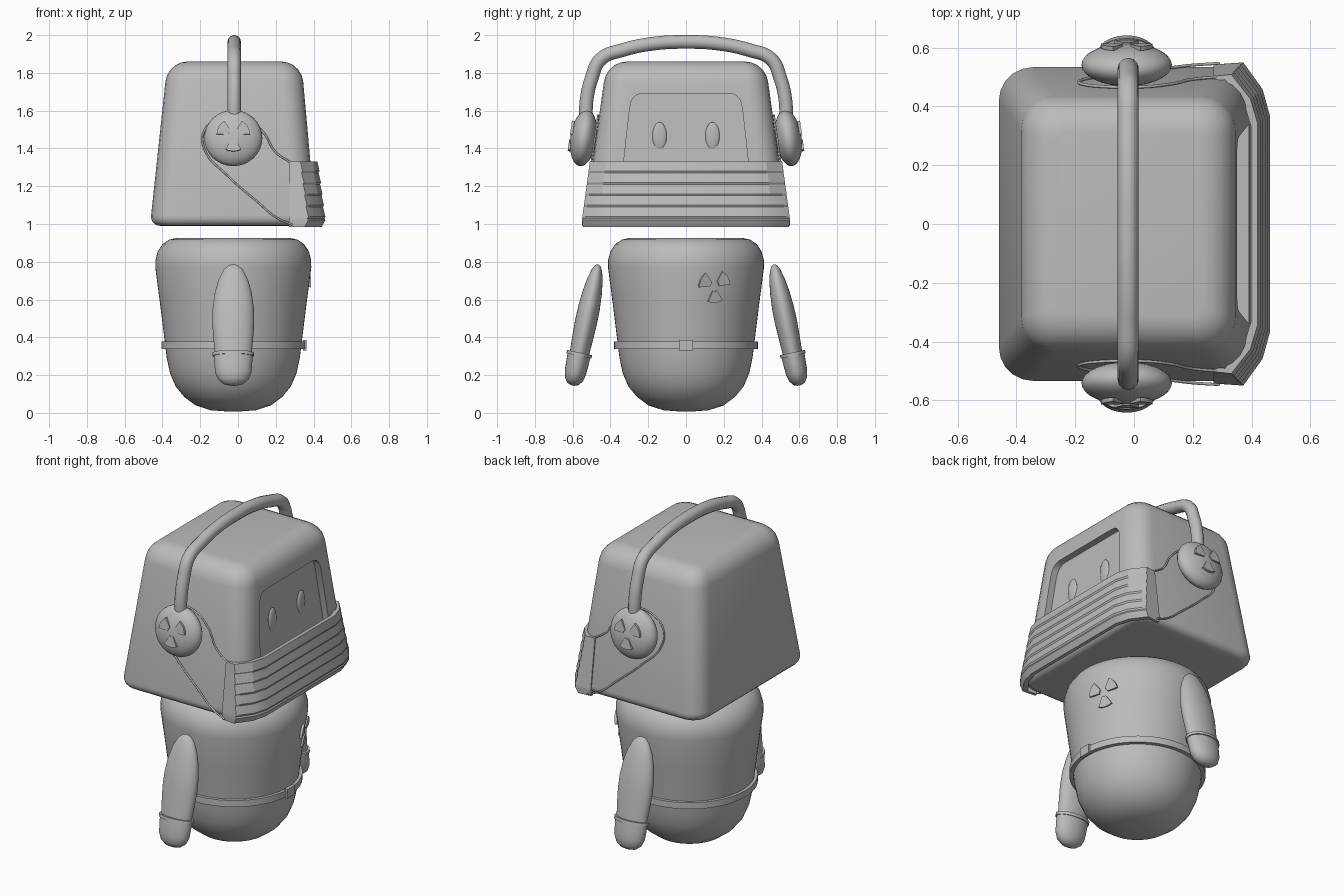
import bpy, bmesh
from math import sin, cos, pi, radians
from mathutils import Vector, Matrix

cube = bpy.data.objects.get("Cube")
if cube:
    bpy.data.objects.remove(cube, do_unlink=True)

grey = bpy.data.materials.new("light grey")
grey.use_nodes = True
grey.diffuse_color = (0.5, 0.5, 0.5, 1)
grey.node_tree.nodes["Principled BSDF"].inputs["Base Color"].default_value = (0.5, 0.5, 0.5, 1)
CX = -0.025  # shared axis of body, arms and ear cups


def loft(bm, rings):
    """Skin closed rings of points and cap both ends."""
    rows = [[bm.verts.new(p) for p in ring] for ring in rings]
    n = len(rows[0])
    for a, b in zip(rows, rows[1:]):
        for i in range(n):
            bm.faces.new((a[i], a[(i + 1) % n], b[(i + 1) % n], b[i]))
    bm.faces.new(rows[0][::-1])
    bm.faces.new(rows[-1])


def finish(bm, name, angle=35):
    bmesh.ops.recalc_face_normals(bm, faces=bm.faces)
    mesh = bpy.data.meshes.new(name)
    bm.to_mesh(mesh)
    bm.free()
    mesh.materials.append(grey)
    ob = bpy.data.objects.new(name, mesh)
    bpy.context.collection.objects.link(ob)
    smooth(ob, angle)
    return ob


def smooth(ob, angle):
    bpy.ops.object.select_all(action='DESELECT')
    ob.select_set(True)
    bpy.context.view_layer.objects.active = ob
    bpy.ops.object.shade_smooth_by_angle(angle=radians(angle))


def frame(origin, u, v, n):
    return Matrix((u, v, n)).transposed().to_4x4() @ Matrix() if origin is None else \
        Matrix.Translation(origin) @ Matrix((u, v, n)).transposed().to_4x4()


def lathe(name, profile, matrix, flat=1.0, sides=40):
    """Turn (radius, height) pairs about the local y axis, flattened along local z."""
    bm = bmesh.new()
    loft(bm, [[matrix @ Vector((r * cos(2 * pi * i / sides), h, flat * r * sin(2 * pi * i / sides)))
               for i in range(sides)] for r, h in profile])
    return finish(bm, name)


def trefoil(name, matrix, turn=0):
    """Three flat fan blades around a point."""
    bm = bmesh.new()
    for base in (30, 150, 270):
        arc = [(0.026, a) for a in (-28, 0, 28)] + [(0.088, a) for a in range(28, -29, -8)]
        pts = [(r * cos(radians(base + turn + a)), r * sin(radians(base + turn + a))) for r, a in arc]
        loft(bm, [[matrix @ Vector((x, y, h)) for x, y in pts] for h in (-0.008, 0.006)])
    return finish(bm, name)


def tube(name, points, radius):
    cu = bpy.data.curves.new(name, 'CURVE')
    cu.dimensions = '3D'
    cu.bevel_depth = radius
    cu.bevel_resolution = 4
    cu.use_fill_caps = True
    cu.resolution_u = 8
    sp = cu.splines.new('BEZIER')
    sp.bezier_points.add(len(points) - 1)
    for bp, p in zip(sp.bezier_points, points):
        bp.co = p
        bp.handle_left_type = bp.handle_right_type = 'AUTO'
    cu.materials.append(grey)
    ob = bpy.data.objects.new(name, cu)
    bpy.context.collection.objects.link(ob)


# Tapered head walls at a given height
def back_x(z): return -0.465 + 0.107 * (z - 1)
def front_x(z): return 0.413 - 0.09 * (z - 1)
def side_y(z): return 0.54 - 0.14 * (z - 1)


def head_ring(z, inset):
    x0, x1, y = back_x(z) + inset, front_x(z) - inset, side_y(z) - inset
    r = max(0.115 - inset * 0.8, 0.02)
    corners = ((x1 - r, y - r), (x0 + r, y - r), (x0 + r, r - y), (x1 - r, r - y))
    return [(cx + r * cos(a), cy + r * sin(a), z)
            for q, (cx, cy) in enumerate(corners)
            for a in [(q + k / 5) * pi / 2 for k in range(6)]]


# Head: rounded, tapered box
bm = bmesh.new()
steps = [k / 5 * pi / 2 for k in range(6)]
low, high = 0.055, 0.105
rings = [head_ring(0.99 + low * (1 - cos(a)), low * (1 - sin(a))) for a in steps]
rings += [head_ring(1.86 - high * (1 - sin(a)), high * (1 - cos(a))) for a in steps]
loft(bm, rings)
head = finish(bm, "head")

# Face opening cut into the front of the head
half = [(0.34, 1.24), (0.297, 1.62)]
half += [(0.227 + 0.067 * cos(a), 1.625 + 0.067 * sin(a)) for a in steps]
outline = half + [(-y, z) for y, z in reversed(half)]
bm = bmesh.new()
loft(bm, [[(front_x(z) + d, y, z) for y, z in outline] for d in (-0.04, 0.2)])
cutter = finish(bm, "face_cutter")
cutter.hide_render = True
cut = head.modifiers.new("face", 'BOOLEAN')
cut.object = cutter
cut.solver = 'EXACT'
bpy.context.view_layer.update()
carved = bpy.data.meshes.new_from_object(head.evaluated_get(bpy.context.evaluated_depsgraph_get()))
head.modifiers.clear()
head.data = carved
bpy.data.objects.remove(cutter, do_unlink=True)
smooth(head, 35)

# Pleated mask wrapped round the lower front of the head
plan = [(0.27, 0.543), (0.37, 0.55), (0.435, 0.46), (0.46, 0.37)]
plan += [(x, -y) for x, y in reversed(plan)]
rows = [(1.33, 0)]
for k in range(5):
    z = 1.33 - 0.06 * k
    rows += [(z - 0.05, 0.004), (z - 0.06, -0.002)]
rows += [(1.02, 0.002), (0.985, -0.016)]
bm = bmesh.new()
rings = []
for z, pleat in rows:
    grow = -0.13 * (z - 1.03) if z > 1.03 else 0
    outer = [(x + (grow + pleat if x > 0.3 else 0), y * (1 + 1.9 * grow + 0.5 * min(pleat, 0)), z)
             for x, y in plan]
    inner = [(x - (0.022 if x > 0.3 else 0), y * 0.965, z) for x, y, z in outer]
    rings.append(outer + inner[::-1])
loft(bm, rings)
finish(bm, "mask", 20)

# Body, belt and buckle
upright = frame((CX, 0, 0), (1, 0, 0), (0, 0, 1), (0, -1, 0))
body = [(0.04, 0.008), (0.12, 0.014), (0.2, 0.04), (0.26, 0.085), (0.305, 0.14), (0.335, 0.21),
        (0.352, 0.29), (0.362, 0.37), (0.388, 0.58), (0.413, 0.77), (0.412, 0.81), (0.4, 0.855),
        (0.375, 0.893), (0.34, 0.917), (0.295, 0.927), (0.05, 0.927)]
lathe("body", body, upright, sides=64)
lathe("belt", [(0.35, 0.338), (0.381, 0.338), (0.381, 0.378), (0.35, 0.378)], upright, sides=64)
bm = bmesh.new()
bmesh.ops.create_cube(bm, size=1, matrix=Matrix.Translation((CX + 0.378, 0, 0.358))
                      @ Matrix.Diagonal((0.02, 0.075, 0.055, 1)))
finish(bm, "buckle")

# Chest emblem, lying against the curved body
a = radians(22)
n = Vector((cos(a), sin(a), -0.12)).normalized()
u = Vector((-sin(a), cos(a), 0))
trefoil("chest_emblem", frame(Vector((CX + 0.402 * cos(a), 0.402 * sin(a), 0.67)), u, n.cross(u), n), 5)

# Headband over the top
arch = [(0.53, 1.56), (0.527, 1.65), (0.5, 1.77), (0.452, 1.872), (0.33, 1.922), (0.17, 1.955)]
arch += [(0, 1.964)] + [(-y, z) for y, z in reversed(arch)]
tube("headband", [(CX + 0.005, y, z) for y, z in arch], 0.036)

arm = [(0.02, 0.17), (0.097, 0.17), (0.104, 0.24), (0.111, 0.34), (0.109, 0.42), (0.098, 0.5),
       (0.079, 0.57), (0.052, 0.625), (0.028, 0.648), (0.008, 0.655)]
hand = [(0.015, 0), (0.05, 0.008), (0.08, 0.032), (0.096, 0.07), (0.1, 0.12), (0.103, 0.165), (0.03, 0.165)]
cuff = [(0.09, 0.16), (0.109, 0.16), (0.109, 0.178), (0.09, 0.178)]
strap = [(0.28, 1.325), (0.2, 1.38), (0.13, 1.49), (0.03, 1.565), (-0.1, 1.56), (-0.18, 1.49),
         (-0.175, 1.39), (-0.06, 1.26), (0.1, 1.12), (0.21, 1.03), (0.29, 0.995)]

for s, side in ((1, "left"), (-1, "right")):
    # Ear cup with emblem, leaning with the head wall
    t = radians(8)
    v, n = Vector((0, -s * sin(t), cos(t))), Vector((0, s * cos(t), sin(t)))
    seat = Vector((CX, s * 0.542, 1.455))
    bm = bmesh.new()
    bmesh.ops.create_uvsphere(bm, u_segments=32, v_segments=16, radius=1,
                              matrix=frame(seat, (1, 0, 0), v, n) @ Matrix.Diagonal((0.154, 0.15, 0.07, 1)))
    finish(bm, side + "_ear_cup")
    trefoil(side + "_ear_emblem", frame(seat + n * 0.068 + v * 0.008, (1, 0, 0), v, n))

    # Arm, cuff and mitten along one tilted axis
    t = radians(11.9)
    v, n = Vector((0, -s * sin(t), cos(t))), Vector((0, s * cos(t), sin(t)))
    limb = frame(Vector((CX, s * 0.6, 0.145)), (1, 0, 0), v, n)
    lathe(side + "_arm", arm, limb, 0.53)
    lathe(side + "_hand", hand, limb, 0.6)
    lathe(side + "_cuff", cuff, limb, 0.62)

    # Mask strap looped behind the ear cup
    tube(side + "_mask_strap", [(x, s * (side_y(z) + 0.006), z) for x, z in strap], 0.005)

    # Eye, set on the recessed face
    bm = bmesh.new()
    bmesh.ops.create_uvsphere(bm, u_segments=24, v_segments=12, radius=1,
                              matrix=Matrix.Translation((front_x(1.465) - 0.04, s * 0.14, 1.465))
                              @ Matrix.Diagonal((0.014, 0.038, 0.074, 1)))
    finish(bm, side + "_eye")
